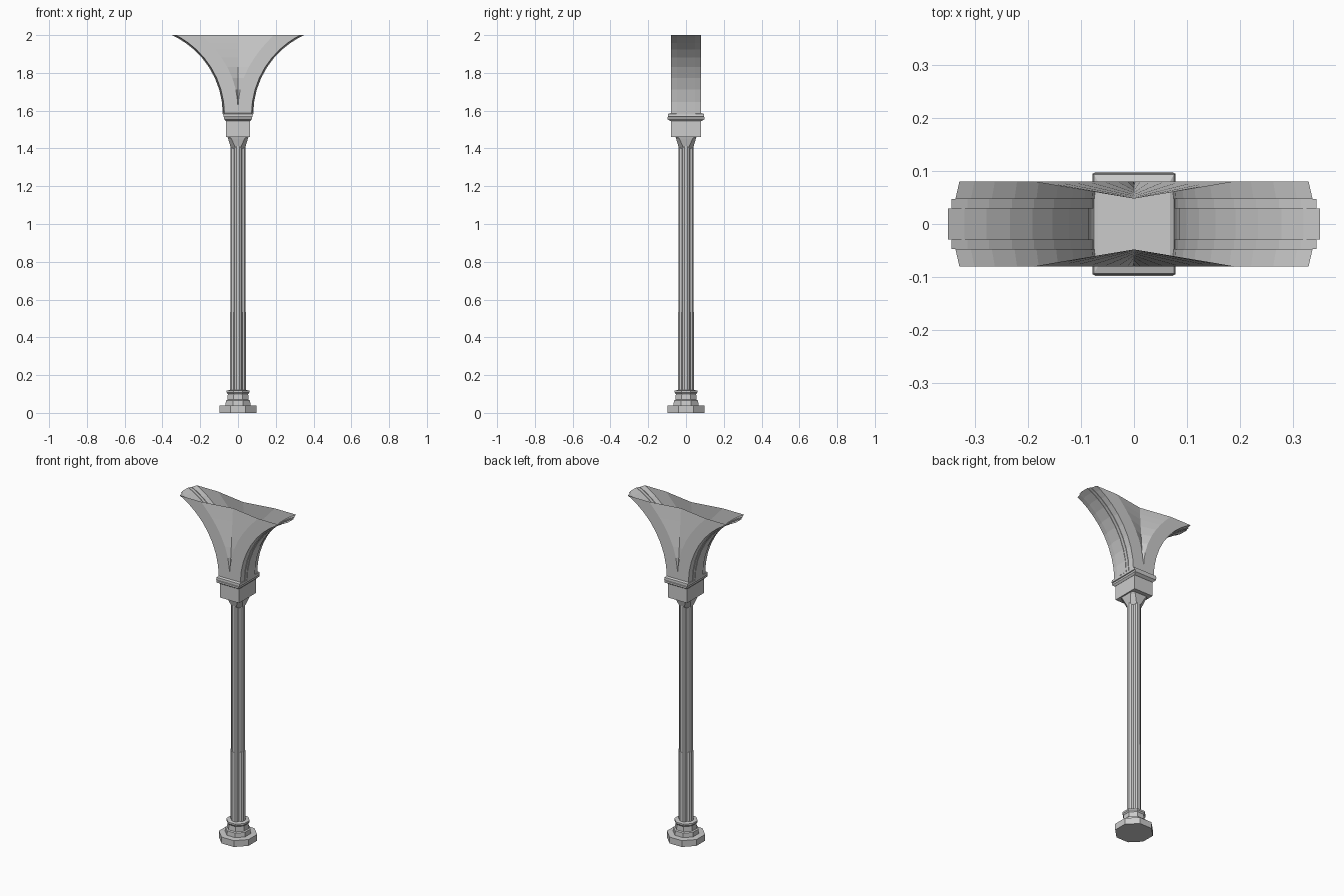
import bpy
from math import sqrt, cos, sin, pi

if "Cube" in bpy.data.objects:
    bpy.data.objects.remove(bpy.data.objects["Cube"])


def add_mesh(name, verts, faces):
    me = bpy.data.meshes.new(name)
    me.from_pydata(verts, [], faces)
    me.update()
    ob = bpy.data.objects.new(name, me)
    bpy.context.collection.objects.link(ob)
    return ob


def loft(name, sections, caps=True):
    """Skin a stack of (z, ring) sections that share a point count."""
    n = len(sections[0][1])
    verts = [(x, y, z) for z, ring in sections for x, y in ring]
    faces = []
    for s in range(len(sections) - 1):
        for i in range(n):
            j = (i + 1) % n
            faces.append((s*n + i, s*n + j, (s+1)*n + j, (s+1)*n + i))
    if caps:
        faces.append(tuple(range(n))[::-1])
        faces.append(tuple(range((len(sections)-1)*n, len(sections)*n)))
    return add_mesh(name, verts, faces)


def octagon(r):
    k = r / cos(pi/8)
    return [(k*cos(pi/8 + i*pi/4), k*sin(pi/8 + i*pi/4)) for i in range(8)]


def rect(x, y):
    return [(-x, -y), (x, -y), (x, y), (-x, y)]


def chamfered(x, y, c):
    return [(x, y-c), (x-c, y), (c-x, y), (-x, y-c),
            (-x, c-y), (c-x, -y), (x-c, -y), (x, c-y)]


def quatrefoil(s=1.0):
    quarter = [(.042, -.009), (.042, .009), (.035, .019), (.023, .023), (.019, .035)]
    ring = []
    for q in range(4):
        c, d = round(cos(q*pi/2)), round(sin(q*pi/2))
        ring += [(s*(x*c - y*d), s*(x*d + y*c)) for x, y in quarter]
    return ring


# octagonal base with moulded steps
loft("base", [(z, octagon(r)) for z, r in
              [(0, .098), (.038, .098), (.04, .066), (.066, .064),
               (.07, .056), (.1, .054), (.108, .06), (.118, .06), (.121, .045)]])

# clustered shaft in two drums
loft("lower_shaft", [(.115, quatrefoil()), (.535, quatrefoil())])
loft("upper_shaft", [(.535, quatrefoil(.97)), (1.43, quatrefoil(.97))])

# capital flaring from octagon to block
loft("capital", [(1.4, octagon(.034)), (1.41, octagon(.04)),
                 (1.45, chamfered(.052, .052, .018)),
                 (1.465, chamfered(.056, .056, .01))])

# rectangular block and moulded collar
loft("block", [(1.46, rect(.063, .08)), (1.55, rect(.063, .08))])
loft("collar", [(z, rect(x, y)) for z, x, y in
                [(1.545, .064, .083), (1.555, .073, .098), (1.566, .073, .098),
                 (1.568, .078, .095), (1.583, .076, .094), (1.587, .068, .08)]])

# flared arch ribs: stepped strip swept along a circular arc, both sides
CX, Z0, TOP, STEPS = .5417, 1.58, 2.0, 9


def arc_x(r, z):
    return CX - sqrt(r*r - (z - Z0)**2)


half = [(.08, .4703), (.047, .467), (.047, .4638), (.029, .4638), (.029, .4612)]
strip = [(-y, r) for y, r in half] + [(y, r) for y, r in reversed(half)]
levels = [Z0 + (TOP - Z0)*sin(i/STEPS*pi/2*.9)/sin(pi/2*.9) for i in range(STEPS + 1)]
n = len(strip)
for side, label in ((1, "right"), (-1, "left")):
    verts = [(side*arc_x(r, z), y, z) for z in levels for y, r in strip]
    faces = []
    for s in range(STEPS):
        for i in range(n - 1):
            f = (s*n + i, s*n + i + 1, (s+1)*n + i + 1, (s+1)*n + i)
            faces.append(f if side > 0 else f[::-1])
    add_mesh(label + "_arch_rib", verts, faces)

# front and back webs: flat outside, folding inward to a central crease
for side, label in ((-1, "front"), (1, "back")):
    verts, faces = [], []
    for z in levels:
        t = max(0, (z - 1.6)/.4)
        e, c = arc_x(.4703, z), .19*t**2.2
        y = side*.08
        verts += [(-e, y, z), (-c, y, z), (0, side*(.08 - .032*t**.8), z),
                  (c, y, z), (e, y, z)]
    for s in range(STEPS):
        for i in range(4):
            f = (s*5 + i, s*5 + i + 1, s*5 + i + 6, s*5 + i + 5)
            faces.append(f if side < 0 else f[::-1])
    add_mesh(label + "_web", verts, faces)
